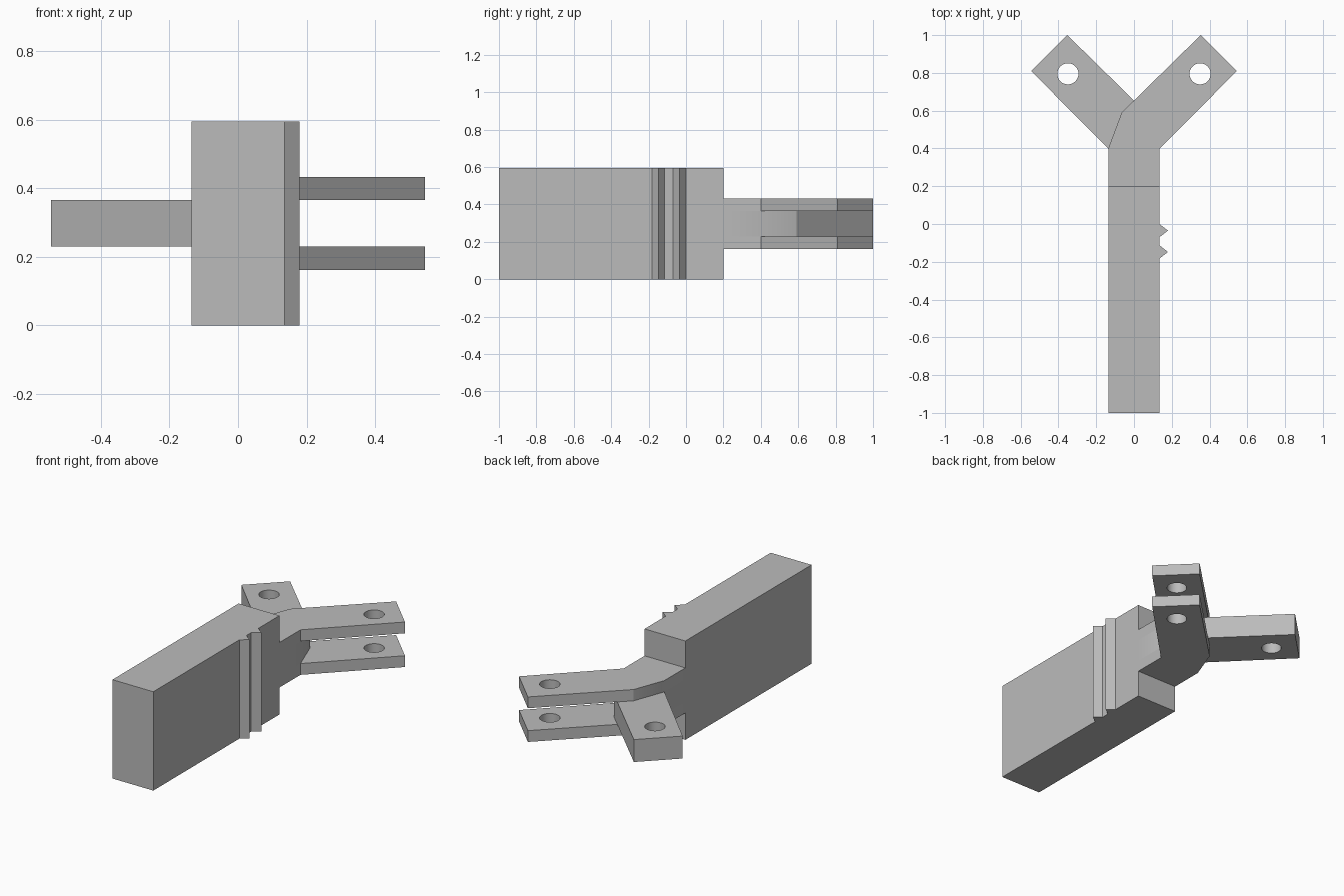
import bpy, bmesh, math

cube = bpy.data.objects.get("Cube")
if cube:
    bpy.data.objects.remove(cube, do_unlink=True)

grey = bpy.data.materials.new("plain grey")
grey.use_nodes = True
grey.diffuse_color = (0.5, 0.5, 0.5, 1)
grey.node_tree.nodes["Principled BSDF"].inputs["Base Color"].default_value = (0.5, 0.5, 0.5, 1)

HALF = 0.136        # half width of the body
HEIGHT = 0.595
HOLE = (0.35, 0.795)


def prism(name, outline, z0, z1):
    """Extrude a flat outline from z0 to z1."""
    bm = bmesh.new()
    base = bm.faces.new([bm.verts.new((x, y, z0)) for x, y in outline])
    top = bmesh.ops.extrude_face_region(bm, geom=[base])["geom"]
    bmesh.ops.translate(bm, vec=(0, 0, z1 - z0),
                        verts=[v for v in top if isinstance(v, bmesh.types.BMVert)])
    bmesh.ops.recalc_face_normals(bm, faces=bm.faces)
    mesh = bpy.data.meshes.new(name)
    bm.to_mesh(mesh)
    bm.free()
    mesh.materials.append(grey)
    obj = bpy.data.objects.new(name, mesh)
    bpy.context.collection.objects.link(obj)
    return obj


def arm(name, side, z0, z1):
    """Neck slice with one diagonal arm and a round pin hole."""
    outline = [(-HALF, 0.2), (HALF, 0.2), (HALF, 0.4), (0.545, 0.81),
               (0.353, 1.0), (-0.065, 0.59), (-HALF, 0.4)]
    obj = prism(name, [(side * x, y) for x, y in outline], z0, z1)
    circle = [(side * HOLE[0] + 0.056 * math.cos(a), HOLE[1] + 0.056 * math.sin(a))
              for a in (math.tau * i / 32 for i in range(32))]
    cutter = prism(name + "_hole_cutter", circle, z0 - 0.05, z1 + 0.05)
    cutter.hide_render = True
    cut = obj.modifiers.new("pin hole", 'BOOLEAN')
    cut.object = cutter
    cut.solver = 'EXACT'
    bpy.ops.object.select_all(action='DESELECT')
    obj.select_set(True)
    bpy.context.view_layer.objects.active = obj
    bpy.ops.object.modifier_apply(modifier=cut.name)
    bpy.data.objects.remove(cutter, do_unlink=True)
    bpy.ops.object.shade_smooth_by_angle(angle=math.radians(22))


# Main block
prism("body", [(-HALF, -1), (HALF, -1), (HALF, 0.2), (-HALF, 0.2)], 0, HEIGHT)

# Two pointed ridges down the left side
for label, y in (("front", -0.148), ("back", -0.035)):
    prism(label + "_ridge", [(HALF, y - 0.034), (0.18, y), (HALF, y + 0.034)], 0, HEIGHT)

# Forked pair of arms on the left, single arm between them on the right
arm("lower_left_arm", 1, 0.162, 0.23)
arm("upper_left_arm", 1, 0.365, 0.433)
arm("right_arm", -1, 0.23, 0.365)
